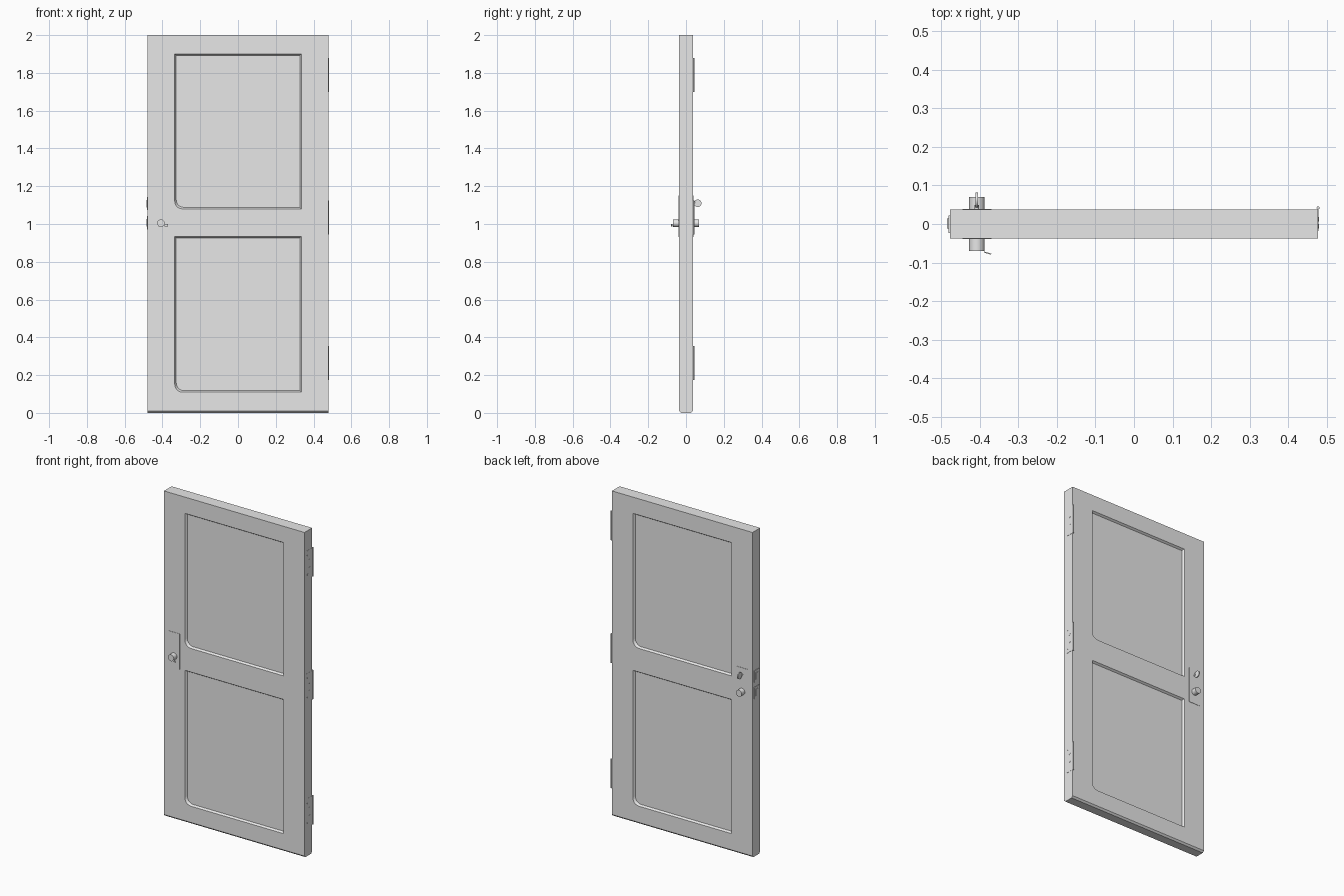
import bpy, bmesh, math
from mathutils import Matrix, Vector

cube = bpy.data.objects.get("Cube")
if cube:
    bpy.data.objects.remove(cube, do_unlink=True)

grey = bpy.data.materials.new("plain_grey")
grey.use_nodes = True
COLOUR = (0.8, 0.8, 0.8, 1)
grey.diffuse_color = COLOUR
grey.node_tree.nodes["Principled BSDF"].inputs["Base Color"].default_value = COLOUR

HALF_W, HALF_T = 0.478, 0.037


def make(name, bm):
    bmesh.ops.recalc_face_normals(bm, faces=bm.faces)
    mesh = bpy.data.meshes.new(name)
    bm.to_mesh(mesh)
    bm.free()
    mesh.materials.append(grey)
    obj = bpy.data.objects.new(name, mesh)
    bpy.context.collection.objects.link(obj)
    return obj


def add_box(bm, lo, hi):
    lo, hi = Vector(lo), Vector(hi)
    m = Matrix.Translation((lo + hi) / 2) @ Matrix.Diagonal((*(hi - lo), 1))
    return bmesh.ops.create_cube(bm, size=1, matrix=m)["verts"]


def box(name, lo, hi):
    bm = bmesh.new()
    add_box(bm, lo, hi)
    return make(name, bm)


def add_rod(bm, centre, radius, length, axis, sides=24):
    rot = Vector((0, 0, 1)).rotation_difference(Vector(axis)).to_matrix().to_4x4()
    bmesh.ops.create_cone(bm, cap_ends=True, segments=sides, radius1=radius,
                          radius2=radius, depth=length,
                          matrix=Matrix.Translation(centre) @ rot)


def rod(name, centre, radius, length, axis, sides=24):
    bm = bmesh.new()
    add_rod(bm, centre, radius, length, axis, sides)
    obj = make(name, bm)
    for p in obj.data.polygons:
        p.use_smooth = len(p.vertices) == 4
    return obj


# Door slab with chamfered bottom edges
bm = bmesh.new()
add_box(bm, (-HALF_W, -HALF_T, 0), (HALF_W, HALF_T, 2))
low = [e for e in bm.edges if all(v.co.z < 0.1 for v in e.verts)
       and abs(e.verts[0].co.x - e.verts[1].co.x) > 0.1]
bmesh.ops.bevel(bm, geom=low, offset=0.01, segments=1, affect='EDGES')
door = make("door_slab", bm)


# Sloped panel recesses, each with one rounded lower corner
def outline(z0, z1, inset, radius=0.04):
    x0, x1 = -0.335 + inset, 0.335 - inset
    z0, z1 = z0 + inset, z1 - inset
    pts = [(x1, z0), (x1, z1), (x0, z1)]
    for i in range(6):
        a = math.pi + i * math.pi / 10
        pts.append((x0 + radius + radius * math.cos(a),
                    z0 + radius + radius * math.sin(a)))
    return pts


bm = bmesh.new()
for side in (1, -1):
    for z0, z1 in ((0.11, 0.935), (1.08, 1.90)):
        loops = []
        for y, inset in ((0.06, 0), (HALF_T, 0), (HALF_T - 0.012, 0.008)):
            loops.append([bm.verts.new((x * side, -y * side, z))
                          for x, z in outline(z0, z1, inset)])
        for a, b in zip(loops, loops[1:]):
            for i in range(len(a)):
                j = (i + 1) % len(a)
                bm.faces.new((a[i], a[j], b[j], b[i]))
        bm.faces.new(loops[0])
        bm.faces.new(loops[-1])
cutter = make("panel_cutter", bm)
cutter.hide_render = True
mod = door.modifiers.new("panels", 'BOOLEAN')
mod.operation = 'DIFFERENCE'
mod.solver = 'EXACT'
mod.object = cutter
bpy.context.view_layer.objects.active = door
bpy.ops.object.modifier_apply(modifier=mod.name)
bpy.data.objects.remove(cutter, do_unlink=True)

# Backplates and knobs on both faces
KNOB_X = -0.408
for side, label in ((-1, "front"), (1, "back")):
    ys = sorted((side * HALF_T, side * (HALF_T + 0.002)))
    box(label + "_backplate", (-0.445, ys[0], 0.93), (-0.37, ys[1], 1.15))
    rod(label + "_knob", (KNOB_X, side * 0.053, 1.004), 0.02, 0.034, (0, 1, 0))

# Small tab beside the front knob
bm = bmesh.new()
tab = add_box(bm, (-0.39, -0.077, 0.988), (-0.37, -0.074, 1.0))
bmesh.ops.rotate(bm, verts=tab, cent=(-0.38, -0.075, 0.994),
                 matrix=Matrix.Rotation(-0.3, 3, 'Z'))
make("front_knob_tab", bm)

# Thumb turn on the back
rod("thumb_turn", (KNOB_X, 0.062, 1.11), 0.02, 0.006, (1, 0, 0))
rod("thumb_turn_stem", (KNOB_X, 0.043, 1.11), 0.006, 0.012, (0, 1, 0), 12)

# Latch and bolt on the lock edge
for label, z in (("latch", 1.007), ("bolt", 1.108)):
    box(label + "_plate", (-0.481, -0.024, z - 0.035), (-HALF_W, 0.022, z + 0.035))
    box(label, (-0.485, -0.012, z - 0.02), (-HALF_W, 0.014, z + 0.02))

# Hinges on the opposite edge: leaf, barrel and screws
for label, z in (("bottom", 0.265), ("middle", 1.035), ("top", 1.79)):
    box(label + "_hinge_leaf", (HALF_W - 0.002, -0.018, z - 0.088),
        (HALF_W + 0.001, 0.042, z + 0.088))
    rod(label + "_hinge_barrel", (HALF_W, 0.042, z), 0.004, 0.18, (0, 0, 1), 12)
    bm = bmesh.new()
    for y, dz in ((-0.006, -0.06), (0.012, -0.025), (0.012, 0.025), (-0.006, 0.06)):
        add_rod(bm, (HALF_W + 0.001, y, z + dz), 0.006, 0.002, (1, 0, 0), 12)
    make(label + "_hinge_screws", bm)
